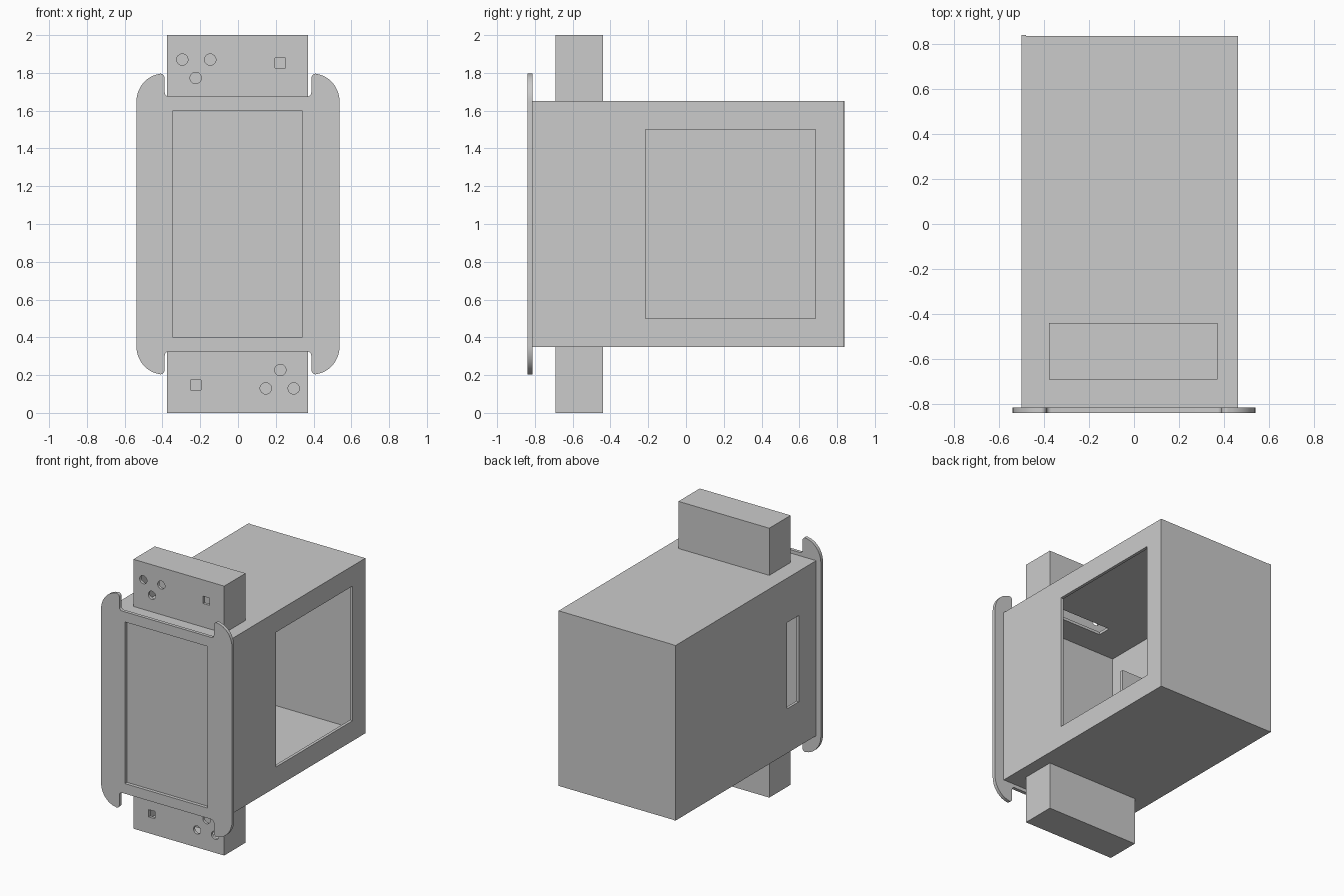
import bpy, bmesh, math

if "Cube" in bpy.data.objects:
    bpy.data.objects.remove(bpy.data.objects["Cube"])


def box(name, x, y, z):
    """Axis-aligned box from (min, max) ranges."""
    bm = bmesh.new()
    bmesh.ops.create_cube(bm, size=1)
    for v in bm.verts:
        v.co = [(r[0] + r[1]) / 2 + c * (r[1] - r[0]) for r, c in zip((x, y, z), v.co)]
    return finish(name, bm)


def finish(name, bm):
    bmesh.ops.recalc_face_normals(bm, faces=bm.faces)
    me = bpy.data.meshes.new(name)
    bm.to_mesh(me)
    bm.free()
    ob = bpy.data.objects.new(name, me)
    bpy.context.collection.objects.link(ob)
    return ob


def prism(name, outline, y0, y1):
    """Extrude an (x, z) outline along y."""
    bm = bmesh.new()
    face = bm.faces.new([bm.verts.new((x, y0, z)) for x, z in outline])
    out = bmesh.ops.extrude_face_region(bm, geom=[face])
    for v in out["geom"]:
        if isinstance(v, bmesh.types.BMVert):
            v.co.y = y1
    return finish(name, bm)


def arc(cx, cz, rx, rz, a0, a1, n):
    return [(cx + rx * math.cos(math.radians(a0 + (a1 - a0) * i / n)),
             cz + rz * math.sin(math.radians(a0 + (a1 - a0) * i / n))) for i in range(n + 1)]


def cut(ob, *cutters):
    for c in cutters:
        c.hide_render = True
        m = ob.modifiers.new("cut", 'BOOLEAN')
        m.operation = 'DIFFERENCE'
        m.solver = 'EXACT'
        m.object = c
        bpy.context.view_layer.objects.active = ob
        bpy.ops.object.modifier_apply(modifier=m.name)
        bpy.data.objects.remove(c, do_unlink=True)


def smooth(ob):
    bpy.ops.object.select_all(action='DESELECT')
    ob.select_set(True)
    bpy.context.view_layer.objects.active = ob
    bpy.ops.object.shade_smooth_by_angle(angle=math.radians(30))


# Front bezel: one quarter of the horned outline, mirrored to all corners
quarter = (arc(0.40, 1.645, 0.138, 0.15, 0, 82, 12)
           + arc(0.412, 1.772, 0.024, 0.024, 90, 180, 5)
           + arc(0.366, 1.697, 0.022, 0.022, 0, -90, 5))
top_half = quarter + [(-x, z) for x, z in reversed(quarter)]
outline = top_half + [(-x, 2 - z) for x, z in top_half]
bezel = prism("front_bezel", outline, -0.838, -0.813)
cut(bezel, box("window_cutter", (-0.343, 0.338), (-0.9, -0.7), (0.4, 1.6)))
smooth(bezel)

# Case walls
T = 0.02
box("front_wall", (-0.48, 0.44), (-0.813, -0.795), (0.37, 1.63))
box("back_wall", (-0.48, 0.44), (0.815, 0.835), (0.37, 1.63))
left = box("left_wall", (-0.5, -0.48), (-0.813, 0.838), (0.35, 1.65))
cut(left, box("slot_cutter", (-0.6, -0.4), (-0.61, -0.47), (0.68, 1.32)))
right = box("right_wall", (0.44, 0.462), (-0.813, 0.835), (0.35, 1.65))
cut(right, box("opening_cutter", (0.3, 0.6), (-0.215, 0.685), (0.5, 1.5)))

# Internal bracket beside the side slot
box("slot_bracket", (-0.48, -0.27), (-0.47, -0.44), (0.69, 1.31))

# Top and bottom walls, each with a hollow block carrying front holes
for label, s in (("top", 1), ("bottom", -1)):
    def zr(a, b):
        return tuple(sorted((1 + s * a, 1 + s * b)))

    wall = box(label + "_wall", (-0.48, 0.44), (-0.813, 0.835), zr(0.63, 0.65))
    cut(wall, box("cable_cutter", (-0.2, 0.2), (-0.60, -0.50), zr(0.5, 0.8)))

    block = box(label + "_block", (-0.376, 0.37), (-0.69, -0.44), zr(0.65, 1.0))
    cut(block, box("cavity_cutter", (-0.356, 0.35), (-0.67, -0.46), zr(0.6, 0.98)))
    holes = [prism("round_cutter", arc(s * x, 1 + s * z, 0.03, 0.03, 0, 348.75, 31), -0.75, -0.6)
             for x, z in ((-0.295, 0.87), (-0.147, 0.87), (-0.224, 0.773))]
    cx, cz = s * 0.224, 1 + s * 0.852
    holes.append(box("square_cutter", (cx - 0.027, cx + 0.027), (-0.75, -0.6),
                     (cz - 0.027, cz + 0.027)))
    cut(block, *holes)
    smooth(block)
